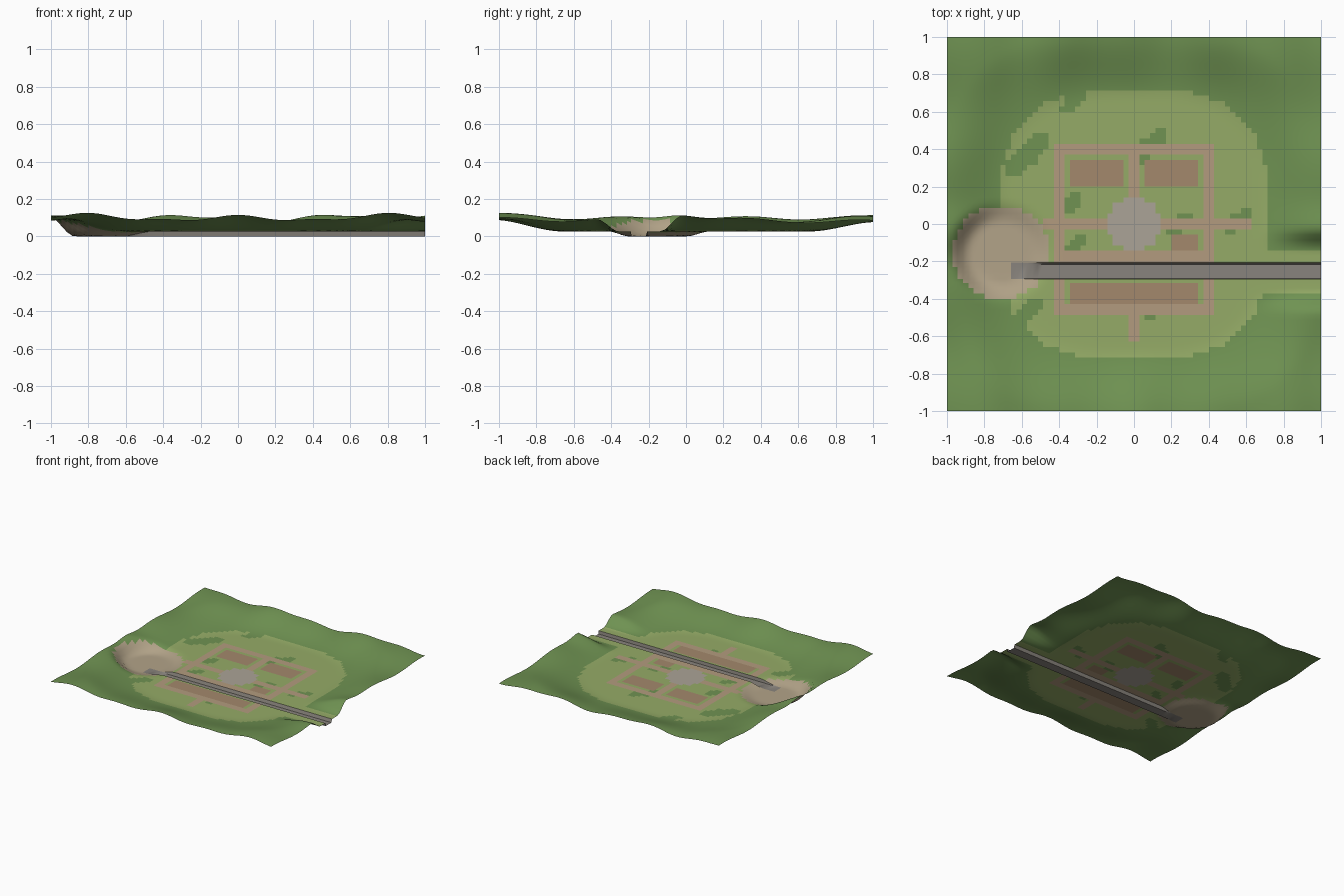
import bpy, bmesh, math

if "Cube" in bpy.data.objects:
    bpy.data.objects.remove(bpy.data.objects["Cube"])

N = 70                      # cells per side
FLAT = 0.026                # level of the central clearing
CANAL_X, CANAL_S, CANAL_N = -23 / 35, -0.295, -0.207


def smooth(a, b, v):
    t = max(0.0, min(1.0, (v - a) / (b - a)))
    return t * t * (3 - 2 * t)


def clearing(x, y):
    return (abs(x) ** 3 + abs(y) ** 3) ** (1 / 3)


def basin(x, y):
    return math.hypot((x + 0.71) / 0.26, (y + 0.15) / 0.25)


def height(x, y):
    # rolling hills around the flat clearing
    hill = 0.070 + abs(y) * (0.014 * math.cos(7.8 * x + y + 1) + 0.007 * math.cos(15.7 * x))
    hill += abs(x) * 0.011 * math.sin(9.8 * y - 1.4)
    hill += 0.03 * math.exp(-((y + 0.03) / 0.12) ** 2)
    hill *= smooth(0.66, 1.04, clearing(x, y))
    # cutting where the canal leaves the valley
    if x > 0:
        hill *= smooth(0.11, 0.23, abs(y + 0.25))
    # sunken sandy basin
    return (FLAT + hill) * smooth(0.62, 1.12, basin(x, y))


def material(name, rgb):
    m = bpy.data.materials.new(name)
    m.diffuse_color = (*rgb, 1)
    m.use_nodes = True
    m.node_tree.nodes["Principled BSDF"].inputs["Base Color"].default_value = m.diffuse_color
    return m


COLOURS = [("hill_grass", (.16, .29, .085)), ("clearing_grass", (.30, .41, .135)),
           ("path_earth", (.45, .33, .21)), ("plot_earth", (.37, .25, .15)),
           ("plaza_stone", (.41, .37, .31)), ("basin_sand", (.45, .37, .25)),
           ("canal_stone", (.25, .23, .205))]
MATS = [material(*c) for c in COLOURS]
GRASS, LAWN, PATH, PLOT, PLAZA, SAND, STONE = range(7)

# Garden layout: (x0, x1, y0, y1) in grid cells of 1/35
PLOTS = [(-12, -2, 7, 12), (2, 12, 7, 12), (7, 12, -5, -2), (-12, 12, -15, -11)]
PATHS = [(-15, 15, 13, 15), (-15, 15, -17, -15), (-15, -13, -17, 15), (13, 15, -17, 15),
         (-1, 1, 0, 15), (-17, 22, -1, 1), (-15, 15, -7, -5), (-1, 1, -22, -15)]
# Dark grass tufts: x, y, half length, half width
TUFTS = [(-.57, .37, .15, .06), (.08, .41, .13, .05), (-.32, .66, .10, .04),
         (-.35, .1, .09, .04), (-.32, -.12, .08, .04), (.56, .02, .10, .04),
         (-.57, -.47, .10, .05), (.12, -.45, .10, .04), (.24, .0, .08, .04)]


def inside(rects, x, y):
    return any(a < x * 35 < b and c < y * 35 < d for a, b, c, d in rects)


def in_tuft(x, y):
    for cx, cy, a, b in TUFTS:
        u, v = ((x - cx) + (y - cy)) * .707, ((y - cy) - (x - cx)) * .707
        if (u / a) ** 2 + (v / b) ** 2 < 1:
            return True
    return False


def surface(x, y):
    if basin(x, y) < 1:
        return SAND
    if math.hypot(x, y) < 0.147:
        return PLAZA
    if inside(PLOTS, x, y):
        return PLOT
    if inside(PATHS, x, y):
        return PATH
    if in_tuft(x, y):
        return GRASS
    in_cutting = x > 0 and -0.372 < y < -0.13
    return LAWN if clearing(x, y) < 0.72 or in_cutting else GRASS


def finish(name, bm, mats):
    me = bpy.data.meshes.new(name)
    bm.to_mesh(me)
    bm.free()
    ob = bpy.data.objects.new(name, me)
    bpy.context.collection.objects.link(ob)
    for m in mats:
        me.materials.append(m)
    bpy.ops.object.select_all(action='DESELECT')
    ob.select_set(True)
    bpy.context.view_layer.objects.active = ob
    bpy.ops.object.shade_smooth_by_angle(angle=math.radians(35))
    return ob


# Terrain sheet, with rows nudged onto the canal banks
bm = bmesh.new()
bmesh.ops.create_grid(bm, x_segments=N, y_segments=N, size=1)
cut = []
for f in bm.faces:
    c = f.calc_center_median()
    f.material_index = surface(c.x, c.y)
    if c.x > CANAL_X and -10 < c.y * 35 < -7:
        cut.append(f)
bmesh.ops.delete(bm, geom=cut, context='FACES')
for v in bm.verts:
    row = round(v.co.y * 35)
    v.co.y = {-10: CANAL_S, -7: CANAL_N}.get(row, v.co.y)
    v.co.z = height(v.co.x, v.co.y)
finish("terrain", bm, MATS)

# Canal trough: bank, floor, floor, bank swept along x
bm = bmesh.new()
rows = []
for i in range(-23, 36):
    x = i / 35
    pts = [(CANAL_S, height(x, CANAL_S)), (CANAL_S + .004, 0),
           (CANAL_N - .009, 0), (CANAL_N, height(x, CANAL_N))]
    rows.append([bm.verts.new((x, y, z)) for y, z in pts])
for a, b in zip(rows, rows[1:]):
    for k in range(3):
        bm.faces.new((a[k], b[k], b[k + 1], a[k + 1]))
finish("canal", bm, [MATS[STONE]])
